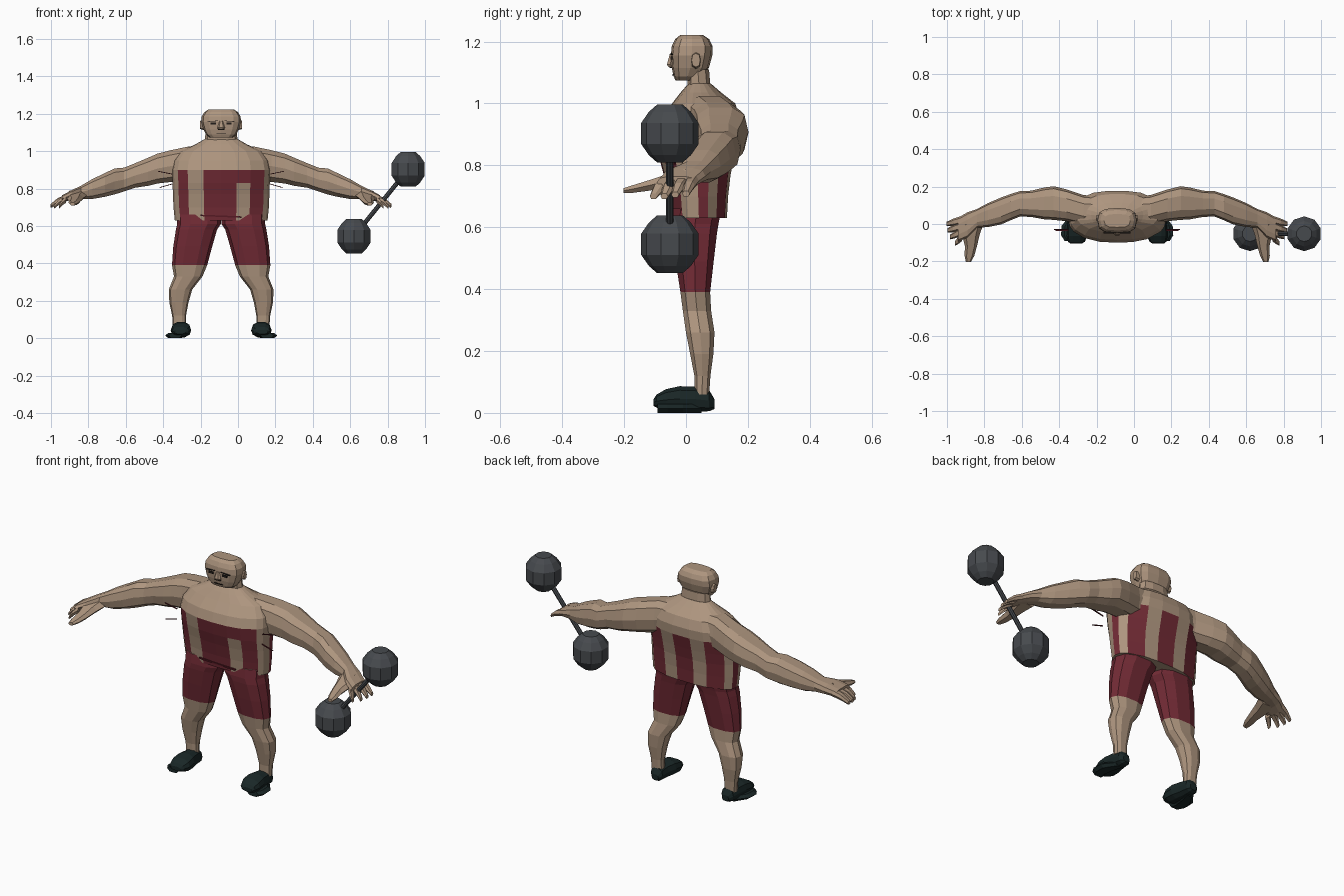
import bpy, bmesh, math
from mathutils import Vector

if "Cube" in bpy.data.objects:
    bpy.data.objects.remove(bpy.data.objects["Cube"])

CX = -0.09  # body centre line


def material(name, rgb):
    m = bpy.data.materials.new(name)
    m.diffuse_color = (*rgb, 1)
    m.use_nodes = True
    m.node_tree.nodes["Principled BSDF"].inputs["Base Color"].default_value = m.diffuse_color
    return m


SKIN = material("skin", (0.42, 0.30, 0.21))
RED = material("dark red cloth", (0.17, 0.024, 0.036))
WINE = material("wine trim", (0.09, 0.010, 0.017))
IRON = material("iron", (0.062, 0.068, 0.076))
SHOE = material("black green leather", (0.010, 0.020, 0.020))
DARK = material("dark features", (0.015, 0.012, 0.010))


def finish(name, bm, mats):
    bmesh.ops.recalc_face_normals(bm, faces=bm.faces)
    me = bpy.data.meshes.new(name)
    bm.to_mesh(me)
    bm.free()
    ob = bpy.data.objects.new(name, me)
    bpy.context.collection.objects.link(ob)
    for m in mats:
        me.materials.append(m)
    return ob


def power(v, p):
    return math.copysign(abs(v) ** (2 / p), v)


def ring(axis, c, a, b, n=10, p=2.5, turn=0.0):
    """Rounded-box section around c, perpendicular to the axis."""
    pts = []
    for i in range(n):
        t = 2 * math.pi * i / n + turn
        u, v = a * power(math.cos(t), p), b * power(math.sin(t), p)
        off = {"X": (0, u, v), "Y": (u, 0, v), "Z": (u, v, 0)}[axis]
        pts.append(Vector(c) + Vector(off))
    return pts


def loft(name, rings, mats, rule=None, side=1):
    """Skin a list of rings; rule(row, column) picks the material."""
    bm = bmesh.new()
    rows = [[bm.verts.new((CX + side * p.x, p.y, p.z)) for p in r] for r in rings]
    n = len(rows[0])
    for j in range(len(rows) - 1):
        for i in range(n):
            k = (i + 1) % n
            f = bm.faces.new((rows[j][i], rows[j][k], rows[j + 1][k], rows[j + 1][i]))
            if rule:
                f.material_index = rule(j, i)
    bm.faces.new(rows[0])
    bm.faces.new(rows[-1])
    return finish(name, bm, mats)


def box(name, c, size, mat, tilt=0.0):
    bm = bmesh.new()
    bmesh.ops.create_cube(bm, size=1)
    for v in bm.verts:
        v.co = Vector((v.co.x * size[0], v.co.y * size[1], v.co.z * size[2]))
    ob = finish(name, bm, [mat])
    ob.location = (CX + c[0], c[1], c[2])
    ob.rotation_euler = (0, tilt, 0)
    return ob


# Torso: striped shirt below, bare chest above
FRONT = [-1, -.96, -.88, -.68, -.36, 0, .32, .60, .88, .96]
BACK = [1, .97, .85, .5, .2, -.2, -.5, -.85, -.97]
RED_COLUMNS = {2, 4, 5, 7, 10, 12, 14, 16, 18}


def torso_ring(z, rx, y0, y1):
    yc, ry = (y0 + y1) / 2, (y1 - y0) / 2
    pts = []
    for sign, ts in ((-1, FRONT), (1, BACK)):
        for t in ts:
            pts.append(Vector((rx * t, yc + sign * ry * (1 - abs(t) ** 2.4) ** (1 / 2.4), z)))
    return pts


def shirt_rule(row, col):
    if row >= 4:
        return 0
    if row == 3 and col == 6:  # cloth patch above the front stripe
        return 1
    return 1 if col in RED_COLUMNS else 0


torso = [(.63, .248, -.05, .133), (.70, .255, -.058, .137), (.77, .258, -.072, .145),
         (.83, .26, -.088, .158), (.90, .264, -.10, .175), (.95, .255, -.085, .178),
         (1.0, .22, -.045, .16), (1.035, .14, -.018, .115), (1.065, .088, .008, .08)]
loft("torso", [torso_ring(*t) for t in torso], [SKIN, RED], shirt_rule)
box("waist_sash", (0, -.052, .652), (.22, .008, .008), WINE, .04)

# Neck and head
loft("neck", [ring("Z", (0, y, z), a, b) for z, y, a, b in
              [(1.02, .055, .11, .06), (1.06, .042, .088, .038), (1.11, .038, .082, .038)]], [SKIN])
loft("head", [ring("Z", (0, y, z), a, b, 12, 3) for z, y, a, b in
              [(1.074, .0, .062, .034), (1.088, .006, .08, .046), (1.115, .014, .094, .06),
               (1.155, .018, .106, .067), (1.185, .02, .104, .066), (1.208, .02, .09, .055),
               (1.222, .018, .070, .036)]], [SKIN])
loft("nose", [ring("Z", (0, y, z), a, b, 6) for z, y, a, b in
              [(1.118, -.046, .018, .012), (1.126, -.05, .02, .013), (1.16, -.047, .009, .006)]], [SKIN])
box("nostril_shadow", (0, -.05, 1.116), (.034, .008, .004), DARK)
box("mouth", (0, -.041, 1.092), (.05, .008, .003), DARK)
for s, tag in ((-1, "right"), (1, "left")):
    box(tag + "_eye", (s * .042, -.046, 1.147), (.028, .009, .011), DARK)
    box(tag + "_brow", (s * .045, -.046, 1.160), (.055, .009, .003), DARK, s * .08)
    loft(tag + "_ear", [ring("X", (x, .032, 1.14), a, b, 8) for x, a, b in
                        [(.09, .016, .028), (.112, .014, .022)]], [SKIN], side=s)

# Arms: centre x, y, z, then half depth and half height
ARM = [(.08, .07, .952, .075, .075), (.18, .075, .935, .08, .092), (.27, .10, .92, .085, .088),
       (.34, .112, .907, .09, .083), (.39, .11, .89, .085, .078), (.46, .108, .87, .07, .068),
       (.52, .108, .848, .068, .066), (.57, .09, .838, .07, .072), (.62, .07, .82, .072, .066),
       (.69, .048, .797, .064, .055), (.75, .03, .78, .05, .036),
       (.80, -.005, .765, .068, .027), (.85, -.03, .745, .064, .02)]
# Fingers: start and end points
FINGERS = [((.83, .022, .752), (.912, .0, .708)), ((.84, -.012, .745), (.908, -.035, .705)),
           ((.84, -.045, .742), (.895, -.07, .70)), ((.83, -.07, .74), (.868, -.105, .70))]
THUMB = [(.775, 0, .765, .06, .027), (.782, -.06, .75, .046, .024),
         (.782, -.12, .735, .032, .019), (.79, -.17, .724, .026, .014), (.795, -.202, .718, .014, .009)]
for s, tag in ((-1, "right"), (1, "left")):
    loft(tag + "_arm", [ring("X", (x, y, z), a, b, 10, 2.7) for x, y, z, a, b in ARM], [SKIN], side=s)
    for i, (p, q) in enumerate(FINGERS):
        p, q = Vector(p), Vector(q)
        mid = p.lerp(q, .55) + Vector((0, 0, .006))
        loft(f"{tag}_finger_{i + 1}", [ring("X", c, r, r * .85, 6) for c, r in
                                       ((p, .022), (mid, .019), (q, .012))], [SKIN], side=s)
    loft(tag + "_thumb", [ring("Y", (x, y, z), a, b, 6) for x, y, z, a, b in THUMB], [SKIN], side=s)
    # Loose cloth ends under the arms
    box(tag + "_strap_low", (s * .295, -.035, .815), (.07, .006, .004), WINE, s * .28)
    box(tag + "_strap_high", (s * .30, -.03, .885), (.075, .006, .004), WINE, -s * .2)

# Legs: z, inner x, outer x, front y, back y; cloth on the first rows
LEG = [(.66, .0, .235, -.045, .118), (.61, .002, .235, -.05, .108), (.58, .022, .242, -.048, .103),
       (.49, .048, .256, -.036, .092), (.39, .075, .263, -.02, .08), (.33, .10, .252, -.012, .083),
       (.26, .155, .28, -.002, .094), (.19, .175, .277, .012, .09), (.12, .188, .262, .026, .08),
       (.06, .188, .258, .028, .076)]
# Shoes run heel to toe: y, centre x, half width, bottom z, top z
FOOT = [(.092, .215, .02, .012, .045), (.075, .217, .036, .004, .075), (.03, .218, .043, .003, .086),
        (-.02, .215, .052, .003, .088), (-.065, .215, .055, .006, .078), (-.095, .218, .045, .016, .06),
        (-.105, .22, .03, .022, .045)]
SOLE = [(.05, .225, .025), (-.01, .252, .045), (-.06, .258, .042), (-.092, .245, .035)]
for s, tag in ((-1, "right"), (1, "left")):
    loft(tag + "_leg", [ring("Z", ((i + o) / 2, (f + b) / 2, z), (o - i) / 2, (b - f) / 2)
                        for z, i, o, f, b in LEG], [SKIN, RED],
         lambda row, col: 1 if row < 4 else 0, s)
    loft(tag + "_shoe", [ring("Y", (x, y, (z0 + z1) / 2), w, (z1 - z0) / 2)
                         for y, x, w, z0, z1 in FOOT], [SHOE], side=s)
    # Flared outer edge of the sole
    loft(tag + "_sole_edge", [ring("Y", (x, y, .014), w, .016, 6) for y, x, w in SOLE],
         [SHOE], side=s)

# Dumbbell: two faceted balls on a slanted bar
LOW, HIGH = Vector((.62, -.052, .545)), Vector((.91, -.052, .903))
for c, tag in ((LOW, "lower"), (HIGH, "upper")):
    prof = [(-.093, .042), (-.07, .068), (-.034, .093), (.034, .093), (.07, .068), (.093, .042)]
    loft(tag + "_weight", [ring("Z", c + Vector((-CX, 0, h)), r, r, 10, 2, math.pi / 2)
                           for h, r in prof], [IRON])
bm = bmesh.new()
bmesh.ops.create_cone(bm, cap_ends=True, segments=8, radius1=.012, radius2=.012,
                      depth=(HIGH - LOW).length)
bar = finish("dumbbell_bar", bm, [IRON])
bar.location = (LOW + HIGH) / 2
bar.rotation_euler = (HIGH - LOW).to_track_quat("Z", "Y").to_euler()
